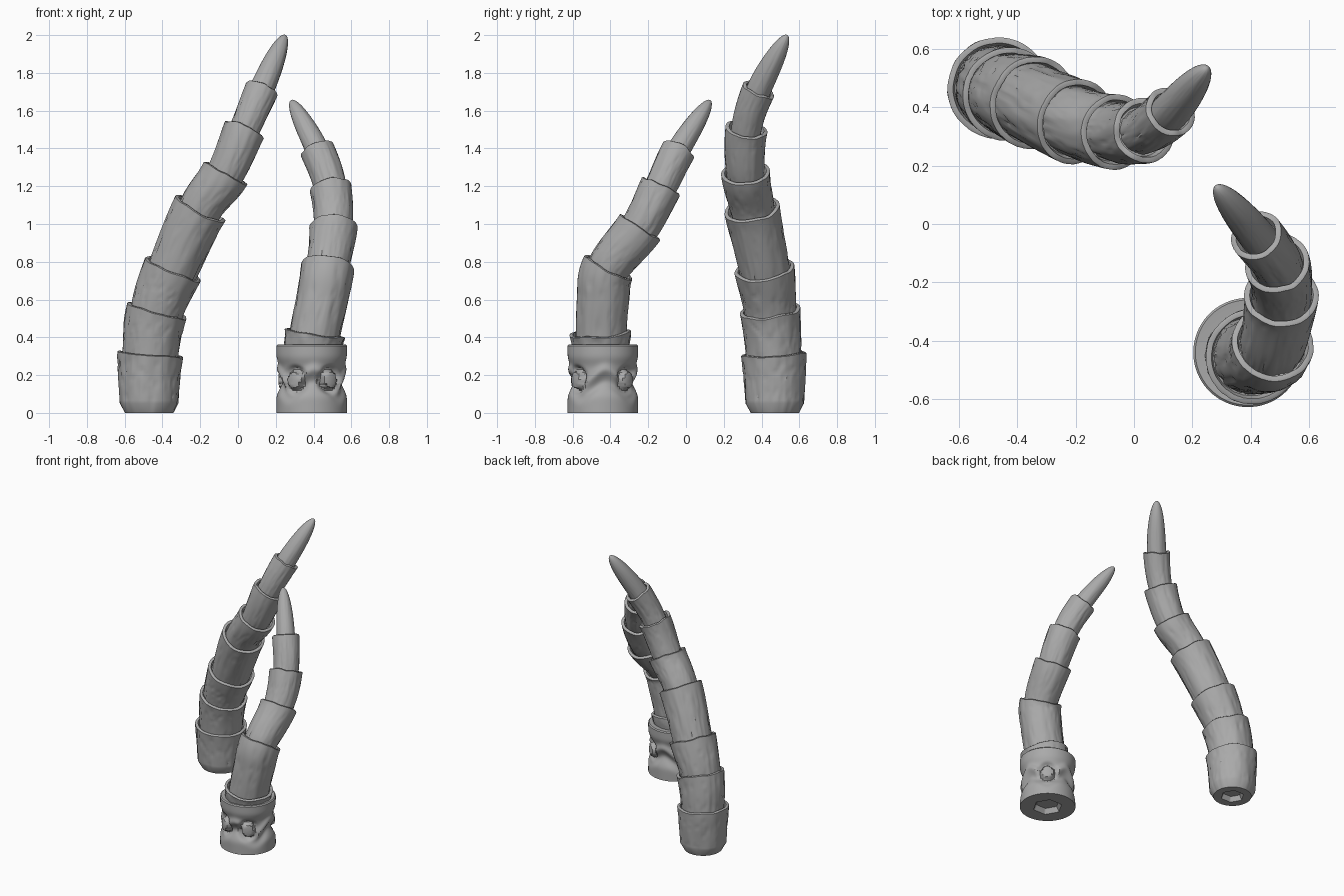
import bpy, bmesh, math
from mathutils import Vector, noise

if "Cube" in bpy.data.objects:
    bpy.data.objects.remove(bpy.data.objects["Cube"])

SIDES = 80
ANGLES = [2 * math.pi * i / SIDES for i in range(SIDES)]

horn_grey = bpy.data.materials.new("horn grey")
horn_grey.use_nodes = True
horn_grey.diffuse_color = (0.4, 0.4, 0.4, 1)
horn_grey.node_tree.nodes["Principled BSDF"].inputs["Base Color"].default_value = (0.4, 0.4, 0.4, 1)


def loft(name, rings):
    """Skin a stack of rings and close both ends."""
    bm = bmesh.new()
    loops = [[bm.verts.new(p) for p in ring] for ring in rings]
    for a, b in zip(loops, loops[1:]):
        for i in range(SIDES):
            j = (i + 1) % SIDES
            bm.faces.new((a[i], a[j], b[j], b[i]))
    bm.faces.new(loops[0][::-1])
    bm.faces.new(loops[-1])
    for f in bm.faces:
        f.smooth = True
    mesh = bpy.data.meshes.new(name)
    bm.to_mesh(mesh)
    bm.free()
    mesh.set_sharp_from_angle(angle=math.radians(38))
    mesh.materials.append(horn_grey)
    bpy.context.collection.objects.link(bpy.data.objects.new(name, mesh))


def spline(points):
    """Return a function giving centre and direction along a smooth path."""
    pts = [Vector(p) for p in points]
    start = pts[0] - Vector((0, 0, (pts[1] - pts[0]).length))
    pts = [start] + pts + [2 * pts[-1] - pts[-2]]

    def point(s):
        i = min(max(int(math.floor(s)), 0), len(pts) - 4)
        t = s - i
        a, b, c, d = pts[i:i + 4]
        return 0.5 * (2 * b + (c - a) * t + (2 * a - 5 * b + 4 * c - d) * t ** 2
                      + (3 * b - a - 3 * c + d) * t ** 3)

    def at(s):
        return point(s), (point(s + 0.01) - point(s - 0.01)).normalized()
    return at


def ring(centre, axis, radius):
    """Ring around an axis; radius is a function of the angle."""
    u = Vector((1, 0, 0))
    u = (u - axis * u.dot(axis)).normalized()
    v = axis.cross(u)
    return [centre + (u * math.cos(a) + v * math.sin(a)) * radius(a) for a in ANGLES]


def grain(a, along, seed):
    """Lengthwise ridges with a few narrow cracks."""
    p = Vector((math.cos(a) * 3.5, math.sin(a) * 3.5, along * 1.1 + seed * 7.3))
    n = noise.noise(p)
    crack = max(0, 0.1 - abs(noise.noise(p * 1.3 + Vector((5, 5, 9))))) / 0.1
    return 0.035 * n - 0.035 * crack


def polygon(a, sides, size):
    step = 2 * math.pi / sides
    return size * math.cos(step / 2) / math.cos(a % step - step / 2)


def socket(centre, size):
    """Rings of the polygonal recess in an underside."""
    up = Vector((0, 0, 1))
    shape = lambda a: polygon(a, 6, size)
    return [ring(centre + up * 0.035, up, lambda a: shape(a) * 0.8), ring(centre, up, shape)]


def sleeve(name, path, s0, s1, r0, r1, seed, bottom=None, steps=16):
    """Flaring grooved sleeve with a thick lip; bottom holds rings placed first."""
    rings = list(bottom or [])
    for k in range(steps + 1):
        t = k / steps
        c, d = path(s0 + (s1 - s0) * t)
        base = r0 + (r1 - r0) * t
        fade = 1 - 0.75 * t ** 8
        rings.append(ring(c, d, lambda a: base * (1 + fade * grain(a, t, seed))))
    # uneven lip, then a shallow dip to the next sleeve
    for drop, width in ((-0.004, 0.006), (-0.004, 0.019), (0.025, 0.028)):
        rings.append(ring(c - d * drop, d, lambda a: (r1 - width) * (1 + 0.25 * grain(a, 1, seed))))
    for q in rings[-4:-1]:
        for i, p in enumerate(q):
            a = ANGLES[i]
            p += d * 0.011 * noise.noise(Vector((math.cos(a) * 1.6, math.sin(a) * 1.6, seed)))
    loft(name, rings)


def horn_tip(name, path, s0, s1, r0, seed):
    rings = []
    for k in range(25):
        t = min(math.sin(math.pi / 2 * k / 24), 0.9995)
        c, d = path(s0 + (s1 - s0) * t)
        rad = r0 * math.sqrt(1 - t ** 2.4)
        rings.append(ring(c, d, lambda a: rad * (1 + 0.6 * grain(a, t, seed))))
    loft(name, rings)


# Tall horn
tall = spline([(-0.47, 0.47, 0), (-0.465, 0.465, 0.31), (-0.43, 0.445, 0.54), (-0.345, 0.415, 0.76),
               (-0.2, 0.35, 1.08), (-0.065, 0.315, 1.27), (0.035, 0.32, 1.5),
               (0.125, 0.385, 1.71), (0.25, 0.535, 2.0)])
foot = Vector((-0.47, 0.47, 0))
up = Vector((0, 0, 1))
sleeve("tall_horn_foot", tall, 0.16, 1, 0.155, 0.174, 1,
       socket(foot, 0.08) + [ring(foot, up, lambda a: 0.128)])
tall_radii = [(0.146, 0.162), (0.135, 0.16), (0.132, 0.148), (0.115, 0.13), (0.098, 0.113), (0.078, 0.09)]
for i, (r0, r1) in enumerate(tall_radii, 1):
    sleeve(f"tall_horn_sleeve_{i}", tall, i - 0.15, i + 1, r0, r1, i + 1)
horn_tip("tall_horn_tip", tall, 6.85, 8, 0.066, 9)

# Short horn
short = spline([(0.4, -0.45, 0.36), (0.445, -0.44, 0.6), (0.475, -0.41, 0.77), (0.505, -0.245, 0.98),
                (0.49, -0.137, 1.19), (0.42, -0.04, 1.39), (0.282, 0.128, 1.655)])
sleeve("short_horn_sleeve_1", short, 0, 2, 0.134, 0.142, 20, steps=22)
short_radii = [(0.11, 0.128), (0.1, 0.112), (0.084, 0.092)]
for i, (r0, r1) in enumerate(short_radii, 2):
    sleeve(f"short_horn_sleeve_{i}", short, i - 0.15, i + 1, r0, r1, i + 20)
horn_tip("short_horn_tip", short, 4.85, 6, 0.062, 30)

# Collar between the handle and the short horn
collar = spline([(0.395, -0.45, 0.34), (0.407, -0.455, 0.422)])
sleeve("short_horn_collar", collar, 0, 1, 0.15, 0.163, 40, steps=6)

# Carved handle: waisted drum with a wavy raised band and round knobs
KNOBS = [math.radians(d) for d in (50, -55, 157, -122)]
HANDLE = Vector((0.39, -0.44, 0))


def handle_radius(a, z):
    waist = math.exp(-((z - 0.19) / 0.085) ** 4)
    r = 0.187 - 0.02 * waist
    wave = 0.19 + 0.04 * math.sin(4 * a + 1.2)
    r += 0.016 * math.exp(-((z - wave) / 0.028) ** 2)
    r -= 0.012 * math.exp(-((z - wave + 0.065) / 0.03) ** 2)
    for k in KNOBS:
        da = (a - k + math.pi) % (2 * math.pi) - math.pi
        dist = math.hypot(da * 0.18, z - 0.175)
        r -= 0.022 * math.exp(-((dist - 0.06) / 0.014) ** 2)
        if dist < 0.046:
            r = max(r, 0.184 - 0.006 * (dist / 0.046) ** 2)
    return min(r, 0.187)


rings = socket(HANDLE, 0.1)
for k in range(49):
    z = 0.355 * k / 48
    rings.append(ring(HANDLE + up * z, up, lambda a: handle_radius(a, z)))
for width, z in ((0.18, 0.362), (0.135, 0.358)):
    rings.append(ring(HANDLE + up * z, up, lambda a: width))
loft("short_horn_handle", rings)
